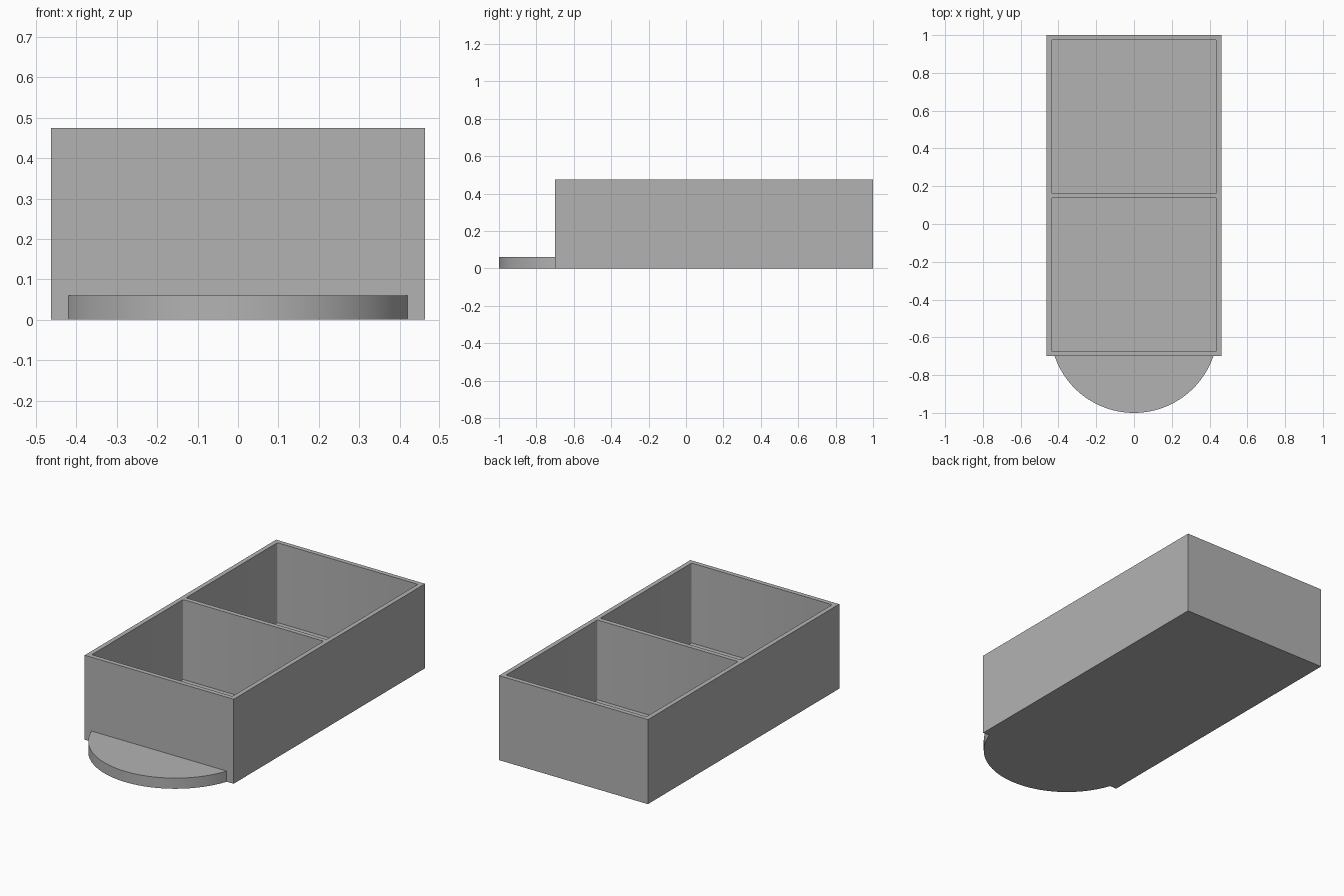
import bpy
import bmesh
import math
from mathutils import Matrix, Vector

cube = bpy.data.objects.get("Cube")
if cube:
    bpy.data.objects.remove(cube, do_unlink=True)

# Overall sizes
HALF_W, FRONT, BACK, HEIGHT = 0.463, -0.70, 1.0, 0.475
WALL = 0.026
TAB_R, TAB_H = 0.444, 0.06

grey = bpy.data.materials.new("plain grey")
grey.use_nodes = True
colour = (0.45, 0.45, 0.45, 1)
grey.diffuse_color = colour
grey.node_tree.nodes["Principled BSDF"].inputs["Base Color"].default_value = colour


def make_object(name, bm):
    mesh = bpy.data.meshes.new(name)
    bmesh.ops.recalc_face_normals(bm, faces=bm.faces)
    bm.to_mesh(mesh)
    bm.free()
    mesh.materials.append(grey)
    obj = bpy.data.objects.new(name, mesh)
    bpy.context.collection.objects.link(obj)
    return obj


def box(name, low, high, corner=0):
    """Box between two corners, with optional rounding of its upright edges."""
    low, high = Vector(low), Vector(high)
    bm = bmesh.new()
    place = Matrix.Translation((low + high) / 2) @ Matrix.Diagonal((*(high - low), 1))
    bmesh.ops.create_cube(bm, size=1, matrix=place)
    if corner:
        upright = [e for e in bm.edges
                   if abs(e.verts[0].co.z - e.verts[1].co.z) > 0.1]
        bmesh.ops.bevel(bm, geom=upright, offset=corner, segments=3,
                        profile=0.5, affect='EDGES')
    return make_object(name, bm)


# Tray body with two open compartments
tray = box("tray", (-HALF_W, FRONT, 0), (HALF_W, BACK, HEIGHT))
middle = (FRONT + BACK) / 2
spans = {"front_pocket": (FRONT + WALL, middle - WALL / 2),
         "back_pocket": (middle + WALL / 2, BACK - WALL)}
for name, (y0, y1) in spans.items():
    cutter = box(name, (WALL - HALF_W, y0, WALL),
                 (HALF_W - WALL, y1, HEIGHT + 0.1), corner=0.006)
    cutter.hide_render = True
    cut = tray.modifiers.new(name, 'BOOLEAN')
    cut.operation = 'DIFFERENCE'
    cut.solver = 'EXACT'
    cut.object = cutter
    bpy.context.view_layer.objects.active = tray
    bpy.ops.object.modifier_apply(modifier=cut.name)
    bpy.data.objects.remove(cutter, do_unlink=True)

# Rounded landing tab: circle segment ending at the front wall
centre_y = TAB_R - 1
reach = math.acos((centre_y - FRONT) / TAB_R)
steps = 48
bm = bmesh.new()
rim = []
for i in range(steps + 1):
    a = reach * (2 * i / steps - 1)
    rim.append(bm.verts.new((TAB_R * math.sin(a), centre_y - TAB_R * math.cos(a), 0)))
base = bm.faces.new(rim)
top = bmesh.ops.extrude_face_region(bm, geom=[base], use_keep_orig=True)
bmesh.ops.translate(bm, vec=(0, 0, TAB_H),
                    verts=[v for v in top["geom"] if isinstance(v, bmesh.types.BMVert)])
tab = make_object("front_tab", bm)

# Smooth curves, crisp edges
for obj in (tray, tab):
    bpy.ops.object.select_all(action='DESELECT')
    obj.select_set(True)
    bpy.context.view_layer.objects.active = obj
    bpy.ops.object.shade_smooth_by_angle(angle=math.radians(35))
